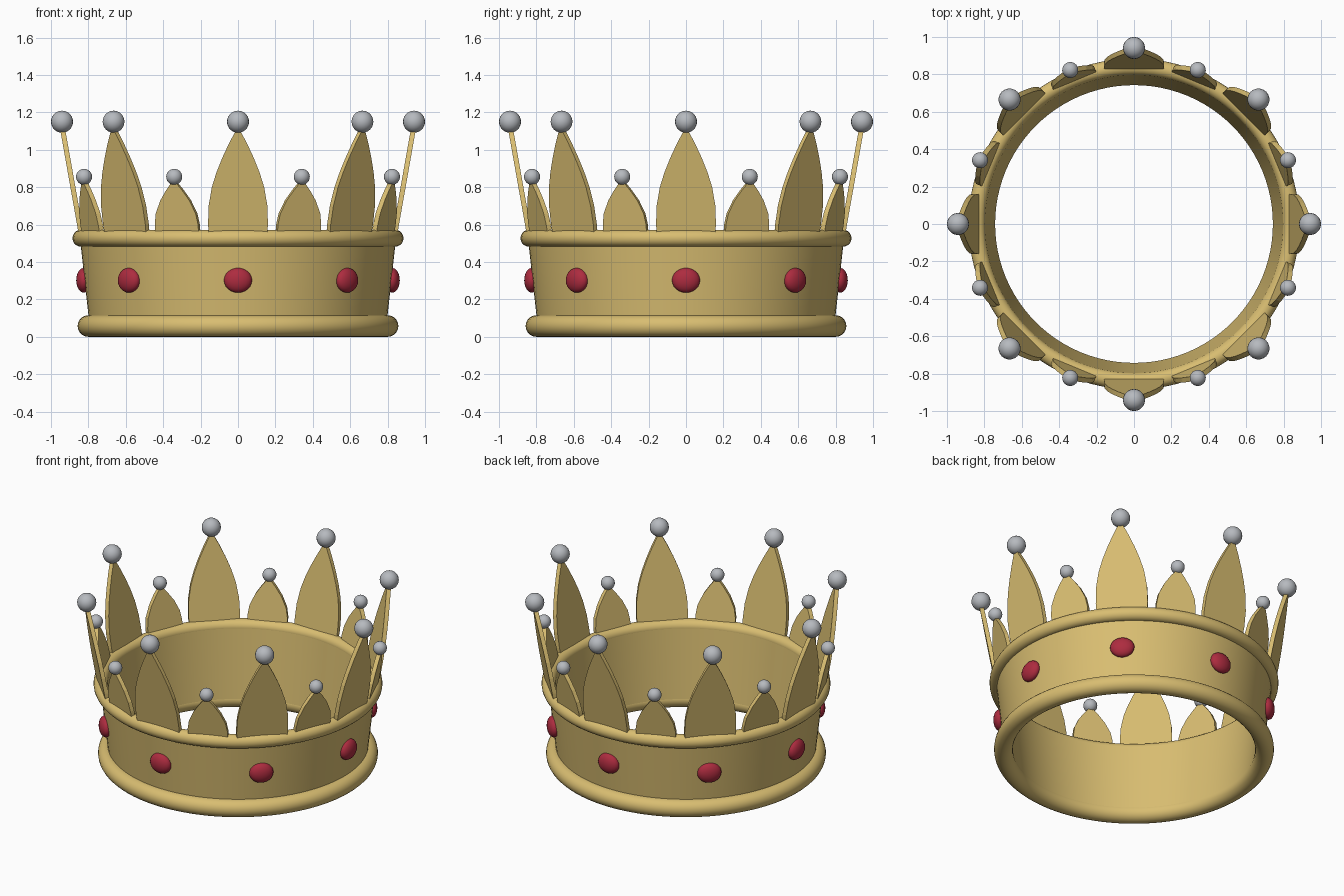
import bpy, bmesh, math
from mathutils import Matrix

cube = bpy.data.objects.get("Cube")
if cube:
    bpy.data.objects.remove(cube, do_unlink=True)


def material(name, color):
    m = bpy.data.materials.new(name)
    m.use_nodes = True
    m.diffuse_color = (*color, 1)
    m.node_tree.nodes["Principled BSDF"].inputs["Base Color"].default_value = (*color, 1)
    return m


gold = material("gold", (0.69, 0.51, 0.165))
silver = material("silver", (0.47, 0.49, 0.52))
ruby = material("ruby red", (0.42, 0.025, 0.05))


def finish(name, bm, mat, smooth=True):
    bmesh.ops.recalc_face_normals(bm, faces=bm.faces)
    mesh = bpy.data.meshes.new(name)
    bm.to_mesh(mesh)
    bm.free()
    mesh.materials.append(mat)
    obj = bpy.data.objects.new(name, mesh)
    bpy.context.collection.objects.link(obj)
    if smooth:
        bpy.ops.object.select_all(action='DESELECT')
        obj.select_set(True)
        bpy.context.view_layer.objects.active = obj
        bpy.ops.object.shade_smooth_by_angle(angle=math.radians(40))
    return obj


def lathe(name, profile, mat, steps=96):
    """Turn a closed (radius, height) profile around z."""
    bm = bmesh.new()
    rings = []
    for i in range(steps):
        a = math.tau * i / steps
        rings.append([bm.verts.new((r * math.cos(a), r * math.sin(a), z)) for r, z in profile])
    n = len(profile)
    for i in range(steps):
        p, q = rings[i], rings[(i + 1) % steps]
        for j in range(n):
            k = (j + 1) % n
            bm.faces.new((p[j], q[j], q[k], p[k]))
    return finish(name, bm, mat)


def circle(radius, height, size, n=20):
    return [(radius + size * math.cos(math.tau * i / n),
             height + size * math.sin(math.tau * i / n)) for i in range(n)]


def ellipsoid(name, angle, radius, height, size, mat):
    """Rounded stone; size is (tangent, radial, vertical) half extents."""
    bm = bmesh.new()
    bmesh.ops.create_uvsphere(bm, u_segments=20, v_segments=12, radius=1)
    place = (Matrix.Rotation(angle, 4, 'Z') @ Matrix.Translation((0, -radius, height))
             @ Matrix.Diagonal((*size, 1)))
    bmesh.ops.transform(bm, matrix=place, verts=bm.verts)
    finish(name, bm, mat)


def lean(z):
    """Radius of the outward-leaning point centre at a height."""
    return 0.842 + 0.177 * (z - 0.57)


def point(name, angle, half, mat, thick=0.027):
    """Flat leaf-shaped plate from a mirrored half outline."""
    outline = half + [(-x, z) for x, z in reversed(half)]
    bm = bmesh.new()
    front = [bm.verts.new((x, -lean(z) - thick / 2, z)) for x, z in outline]
    back = [bm.verts.new((x, -lean(z) + thick / 2, z)) for x, z in outline]
    bm.faces.new(front)
    bm.faces.new(back[::-1])
    n = len(outline)
    for i in range(n):
        j = (i + 1) % n
        bm.faces.new((front[j], front[i], back[i], back[j]))
    bmesh.ops.rotate(bm, matrix=Matrix.Rotation(angle, 3, 'Z'), verts=bm.verts)
    finish(name, bm, mat, smooth=False)


# Flared band with rounded rims
lathe("band", [(0.743, 0.055), (0.793, 0.055), (0.845, 0.527), (0.795, 0.527)], gold)
lathe("lower_rim", circle(0.80, 0.0575, 0.0575), gold)
lathe("upper_rim", circle(0.84, 0.527, 0.045), gold)

# Leaf outlines of the tall and short points
tall = [(0.155, 0.53), (0.16, 0.60), (0.157, 0.70), (0.14, 0.80),
        (0.115, 0.88), (0.085, 0.955), (0.05, 1.03), (0.008, 1.11)]
short = [(0.125, 0.53), (0.125, 0.60), (0.115, 0.66), (0.083, 0.73),
         (0.045, 0.785), (0.008, 0.83)]

# Eight repeats of point, ball and gem around the band
for i in range(8):
    a = math.tau * i / 8
    b = a + math.tau / 16
    point(f"tall_point_{i + 1}", a, tall, gold)
    ellipsoid(f"tall_ball_{i + 1}", a, 0.941, 1.15, (0.059,) * 3, silver)
    point(f"short_point_{i + 1}", b, short, gold)
    ellipsoid(f"short_ball_{i + 1}", b, 0.891, 0.855, (0.043,) * 3, silver)
    ellipsoid(f"gem_{i + 1}", a, 0.825, 0.302, (0.075, 0.04, 0.066), ruby)
